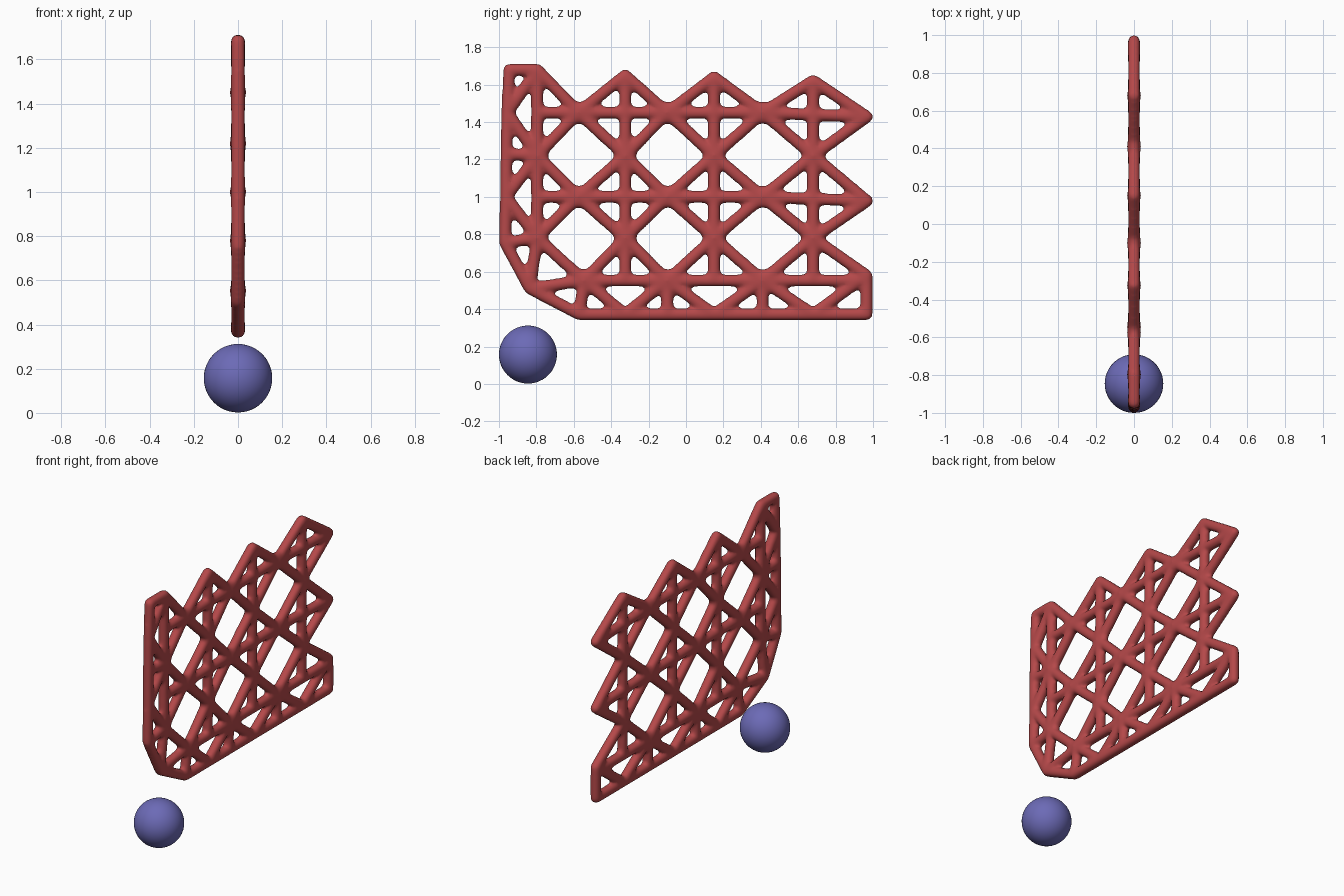
import bpy, bmesh
from mathutils import Vector, Matrix

if "Cube" in bpy.data.objects:
    bpy.data.objects.remove(bpy.data.objects["Cube"])


def material(name, rgb):
    m = bpy.data.materials.new(name)
    m.diffuse_color = (*rgb, 1)
    m.use_nodes = True
    m.node_tree.nodes["Principled BSDF"].inputs["Base Color"].default_value = m.diffuse_color
    return m


red = material("brick red", (0.46, 0.065, 0.067))
blue = material("slate blue", (0.15, 0.145, 0.47))

# Lattice layout: V columns carry the uprights, H columns sit between them
V = [-0.795, -0.325, 0.15, 0.68]
H = [-0.575, -0.10, 0.41, 0.968]
HZ = [1.45, 1.0]
VZ = [1.645, 1.22, 0.78]
BASE, LOW = 0.372, 0.553


def vnode(i, k):
    if k == 0:
        return (V[i], (1.68, 1.65, 1.64, 1.622)[i])
    return (V[i], VZ[k])


def hnode(i, j):
    if j == 2:
        return ((-0.545, -0.10, 0.41, 0.965)[i], 0.58 if i == 3 else LOW)
    return (H[i], HZ[j] - 0.022 * (i == 3))


struts, hubs = [], set()


def path(*pts):
    struts.extend(zip(pts, pts[1:]))


# Repeating star pattern
for i in range(4):
    for k in range(3):
        # diagonals from each upright node to its neighbours
        for hi in (i - 1, i):
            for j in (k - 1, k):
                if hi >= 0 and j >= 0:
                    path(vnode(i, k), hnode(hi, j))
        if 0 < k:
            hubs.add(vnode(i, k))
        if k < 2:
            path(vnode(i, k), vnode(i, k + 1))
            if i < 3:
                hubs.add(hnode(i, k))
    if i:
        path(vnode(i, 2), (V[i], LOW))
for j in range(2):
    path((V[0], HZ[j]), *[hnode(i, j) for i in range(4)])

# Bottom truss
path(*[hnode(i, 2) for i in range(3)], (0.965, LOW))
corner = (-0.835, 0.51)
path((-0.57, BASE), (0.965, BASE), hnode(3, 2))
for i in range(4):
    if i:
        path(hnode(i - 1, 2), (V[i], BASE), hnode(i, 2))
    if i < 3:
        hubs.add(hnode(i, 2))
        path(hnode(i, 2), (-0.57 if i == 0 else H[i], BASE))

# Left edge strip
top, q1, mid, q2, low = (-0.945, 1.68), (-0.955, 1.45), (-0.96, 1.23), (-0.962, 1.0), (-0.967, 0.755)
path(vnode(0, 0), top, q1, mid, q2, low, corner, (-0.57, BASE))
path(vnode(0, 0), q1, vnode(0, 1), q2, vnode(0, 2), low)
path(mid, vnode(0, 1))
path(vnode(0, 2), corner, hnode(0, 2))

# Struts become tubes, joints become balls, hubs get a flattened disc
R = 0.0335
bm = bmesh.new()


def ball(p, r, rx):
    mat = Matrix.Translation((0, *p)) @ Matrix.Diagonal((rx, r, r, 1))
    bmesh.ops.create_icosphere(bm, subdivisions=3, radius=1, matrix=mat)


for a, b in struts:
    a, b = Vector((0, *a)), Vector((0, *b))
    d = b - a
    mat = Matrix.Translation((a + b) / 2) @ d.to_track_quat('Z', 'Y').to_matrix().to_4x4()
    bmesh.ops.create_cone(bm, cap_ends=True, segments=16, radius1=R, radius2=R,
                          depth=d.length, matrix=mat)
for p in {p for s in struts for p in s}:
    ball(p, R, R)
for p in hubs:
    ball(p, 0.062, 0.037)

me = bpy.data.meshes.new("lattice_panel")
bm.to_mesh(me)
bm.free()
me.materials.append(red)
panel = bpy.data.objects.new("lattice_panel", me)
bpy.context.collection.objects.link(panel)

# Fuse all the struts and melt the joints together
rm = panel.modifiers.new("fuse", 'REMESH')
rm.mode = 'VOXEL'
rm.voxel_size = 0.012
rm.use_smooth_shade = True
sm = panel.modifiers.new("melt", 'SMOOTH')
sm.factor = 0.5
sm.iterations = 8

# Ball under the corner
bpy.ops.mesh.primitive_uv_sphere_add(segments=48, ring_count=24, radius=0.155,
                                     location=(0, -0.845, 0.157))
sphere = bpy.context.object
sphere.name = "ball"
sphere.data.materials.append(blue)
bpy.ops.object.shade_smooth()
